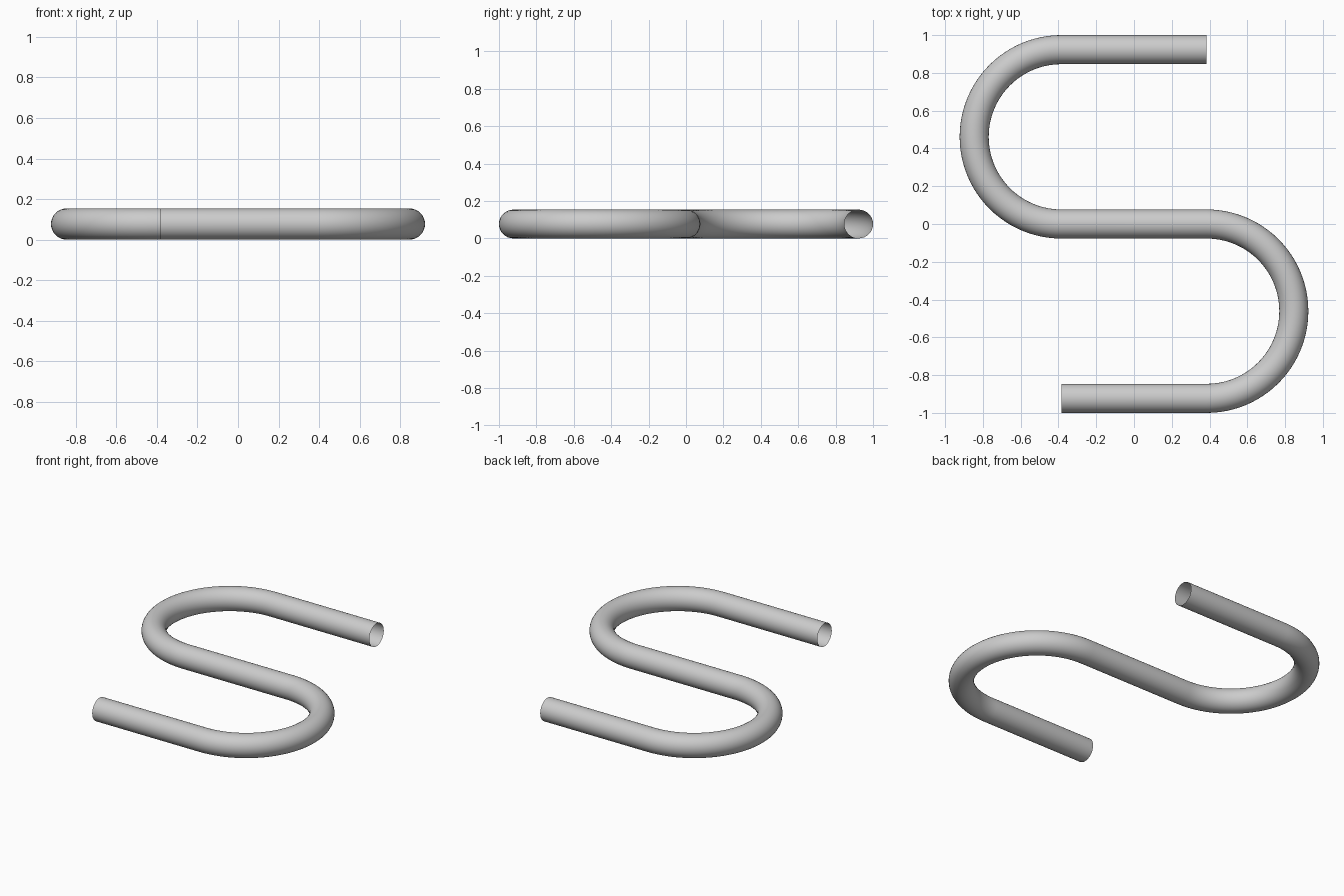
import bpy
from math import sin, cos, pi

cube = bpy.data.objects.get("Cube")
if cube:
    bpy.data.objects.remove(cube, do_unlink=True)

# Proportions: every length is a multiple of the tube radius
TUBE = 1 / 13
BEND = 6 * TUBE
HALF = 5 * TUBE
STEPS = 48

grey = bpy.data.materials.new("plain grey")
grey.use_nodes = True
colour = (0.6, 0.6, 0.6, 1)
grey.diffuse_color = colour
grey.node_tree.nodes["Principled BSDF"].inputs["Base Color"].default_value = colour


def bend(side):
    """Half circle centred on the end of the straight, bulging to one side."""
    return [(side * (HALF + BEND * sin(pi * i / STEPS)),
             -side * BEND + BEND * cos(pi * i / STEPS))
            for i in range(STEPS + 1)]


# Centre line: back straight, right bend, middle straight, left bend, front straight
path = [(HALF, 2 * BEND)] + bend(-1) + bend(1) + [(-HALF, -2 * BEND)]

# Open-ended round tube swept along the centre line
curve = bpy.data.curves.new("s_tube", "CURVE")
curve.dimensions = "3D"
curve.bevel_depth = TUBE
curve.bevel_resolution = 14
curve.use_fill_caps = False
spline = curve.splines.new("POLY")
spline.points.add(len(path) - 1)
for point, (x, y) in zip(spline.points, path):
    point.co = (x, y, TUBE, 1)
spline.use_smooth = True
curve.materials.append(grey)

tube = bpy.data.objects.new("s_tube", curve)
bpy.context.collection.objects.link(tube)

# Turn the sweep into a smooth-shaded mesh
bpy.ops.object.select_all(action="DESELECT")
tube.select_set(True)
bpy.context.view_layer.objects.active = tube
bpy.ops.object.convert(target="MESH")
bpy.ops.object.shade_smooth_by_angle()
